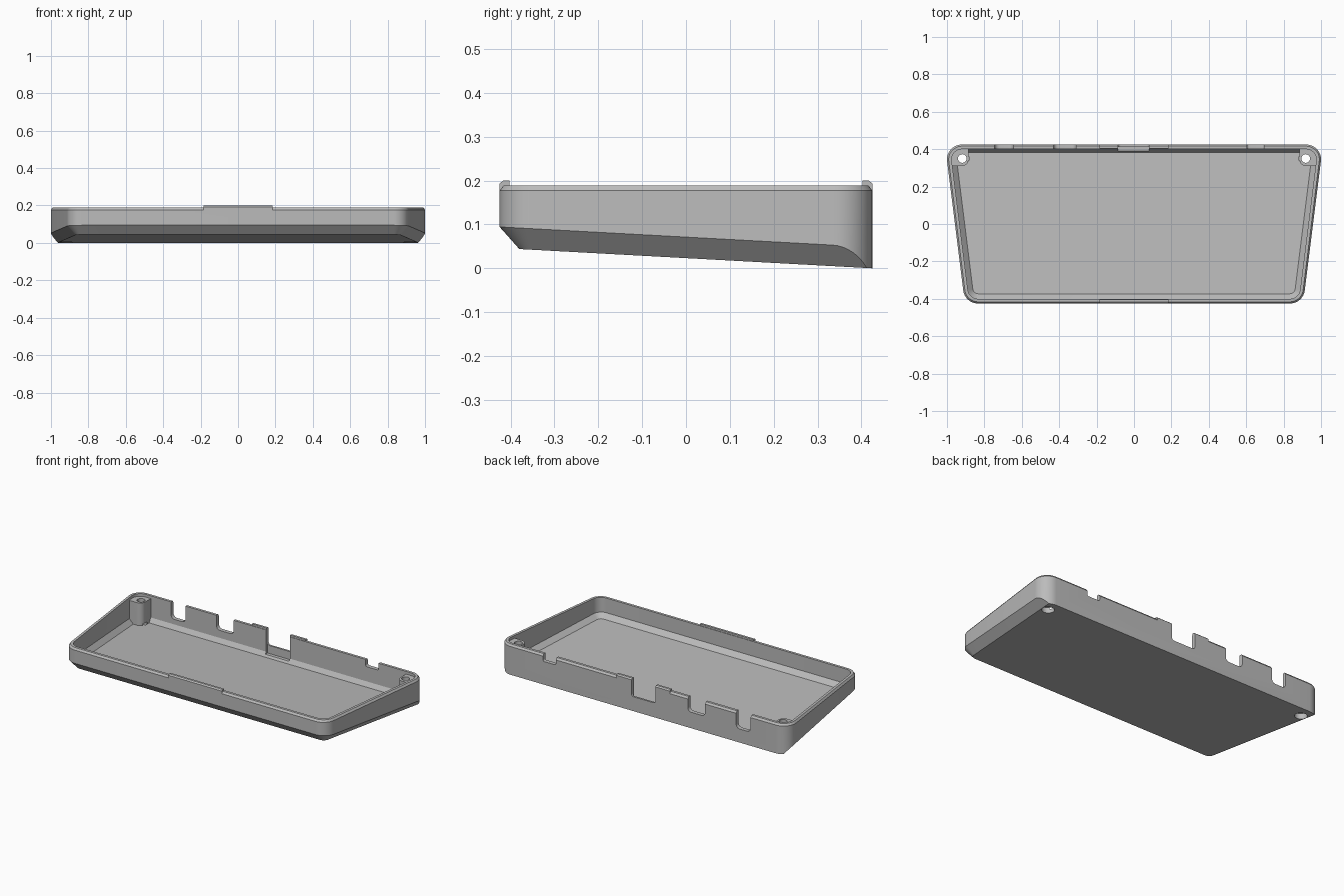
import bpy, bmesh, math
from mathutils import Vector

if "Cube" in bpy.data.objects:
    bpy.data.objects.remove(bpy.data.objects["Cube"])

grey = bpy.data.materials.new("light grey plastic")
grey.use_nodes = True
grey.diffuse_color = (0.5, 0.5, 0.5, 1)
grey.node_tree.nodes["Principled BSDF"].inputs["Base Color"].default_value = (0.5, 0.5, 0.5, 1)

SLOPE = 0.125                                  # sideways taper of the side walls
LEN = math.hypot(1, SLOPE)
SEGS = 12
CHAMFER, CHAMFER_H = 0.045, 0.048


def side_x(y):
    return 1.0 + SLOPE * (y - 0.34)


def base_z(y):
    return 0.0545 * (0.425 - y)                # tilted underside


def make_object(name, bm):
    bmesh.ops.remove_doubles(bm, verts=bm.verts, dist=1e-5)
    bmesh.ops.recalc_face_normals(bm, faces=bm.faces)
    mesh = bpy.data.meshes.new(name)
    bm.to_mesh(mesh)
    bm.free()
    mesh.materials.append(grey)
    obj = bpy.data.objects.new(name, mesh)
    bpy.context.collection.objects.link(obj)
    return obj


def loft(name, rings):
    bm = bmesh.new()
    loops = [[bm.verts.new(p) for p in ring] for ring in rings]
    for low, high in zip(loops, loops[1:]):
        for i in range(len(low)):
            j = (i + 1) % len(low)
            bm.faces.new((low[i], low[j], high[j], high[i]))
    bm.faces.new(loops[0][::-1])
    bm.faces.new(loops[-1])
    return make_object(name, bm)


def combine(target, tool, operation="DIFFERENCE"):
    mod = target.modifiers.new("join", "BOOLEAN")
    mod.operation, mod.solver, mod.object = operation, "EXACT", tool
    bpy.context.view_layer.objects.active = target
    bpy.ops.object.modifier_apply(modifier=mod.name)
    bpy.data.objects.remove(tool)


def arc(cx, cy, r, a0, a1, n=SEGS):
    return [(cx + r * math.cos(a0 + (a1 - a0) * i / n),
             cy + r * math.sin(a0 + (a1 - a0) * i / n)) for i in range(n + 1)]


def outline(inset, back=None):
    """Rounded trapezoid, moved inward by the given inset."""
    back = inset if back is None else back
    r = 0.08 - inset
    tilt = math.atan(SLOPE)
    yb, yf = 0.425 - back - r, -0.425 + inset + r

    def cx(y):
        return side_x(y) - (inset + r) * LEN
    right = (arc(cx(yf), yf, r, -math.pi / 2, -tilt)
             + arc(cx(yb), yb, r, -tilt, math.pi / 2))
    return right + [(-x, y) for x, y in reversed(right)]


def level(points, z):
    return [(x, y, z) for x, y in points]


def raised(points, h):
    return [(x, y, base_z(y) + h) for x, y in points]


# Outer body: the chamfer wraps the front and runs out at the back corners
bottom, shoulder = [], []
for (x, y), (ix, iy) in zip(outline(0), outline(CHAMFER)):
    if y < 0:
        bottom.append((ix, iy, base_z(iy)))
        shoulder.append((x, y, base_z(y) + CHAMFER_H))
    else:
        s = math.copysign(1, x)
        gap = max(0, CHAMFER - (side_x(y) - abs(x)) / LEN)
        bx, by = x - s * gap / LEN, y + gap * SLOPE / LEN
        by = min(by, 0.425)
        bottom.append((bx, by, base_z(by)))
        shoulder.append((x, y, base_z(y) + CHAMFER_H * gap / CHAMFER))
tray = loft("tray", [bottom, shoulder, level(outline(0), 0.177), level(outline(0.009), 0.189)])

# Cavity, leaving a screw boss in each back corner
cavity = loft("cavity", [raised(outline(0.052, 0.042), 0.024), raised(outline(0.025), 0.052),
                         level(outline(0.025), 0.25)])
for s in (-1, 1):
    plan = arc(0.92, 0.345, 0.035, math.pi, 1.5 * math.pi) + [(1.1, 0.31), (1.1, 0.5), (0.885, 0.5)]
    plan = [(s * x, y) for x, y in plan]
    combine(cavity, loft("boss", [level(plan, -0.1), level(plan, 0.172)]))
combine(tray, cavity)


# Locating tabs on the front and back rims
def along_y(points, y):
    return [(x, y, z) for x, z in points]


for s in (-1, 1):
    profile = [(0.425, 0.16), (0.425, 0.193), (0.417, 0.2), (0.403, 0.2), (0.403, 0.16)]
    tab = loft("tab", [[(x, s * y, z) for y, z in profile] for x in (-0.185, 0.185)])
    combine(tray, tab, "UNION")

# Connector notches in the back wall: left, right, floor, corner radius
for x0, x1, z, r in ((-0.745, -0.645, 0.085, 0.025), (-0.43, -0.31, 0.1, 0.025),
                     (-0.085, 0.08, 0.09, 0.015), (0.605, 0.695, 0.145, 0.01)):
    profile = (arc(x0 + r, z + r, r, math.pi, 1.5 * math.pi, 6)
               + arc(x1 - r, z + r, r, 1.5 * math.pi, 2 * math.pi, 6) + [(x1, 0.3), (x0, 0.3)])
    combine(tray, loft("notch", [along_y(profile, 0.37), along_y(profile, 0.5)]))

# Shallow pocket inside the back wall at the middle connector
pocket = [(-0.085, 0.04), (0.08, 0.04), (0.08, 0.3), (-0.085, 0.3)]
combine(tray, loft("pocket", [along_y(pocket, 0.391), along_y(pocket, 0.413)]))

# Screw holes with counterbores underneath
for s in (-1, 1):
    for r, top in ((0.023, 0.3), (0.036, 0.04)):
        circle = arc(s * 0.918, 0.35, r, 0, 2 * math.pi, 32)[:-1]
        combine(tray, loft("screw_hole", [level(circle, -0.1), level(circle, top)]))

tray.select_set(True)
bpy.context.view_layer.objects.active = tray
bpy.ops.object.shade_smooth_by_angle(angle=math.radians(25))
